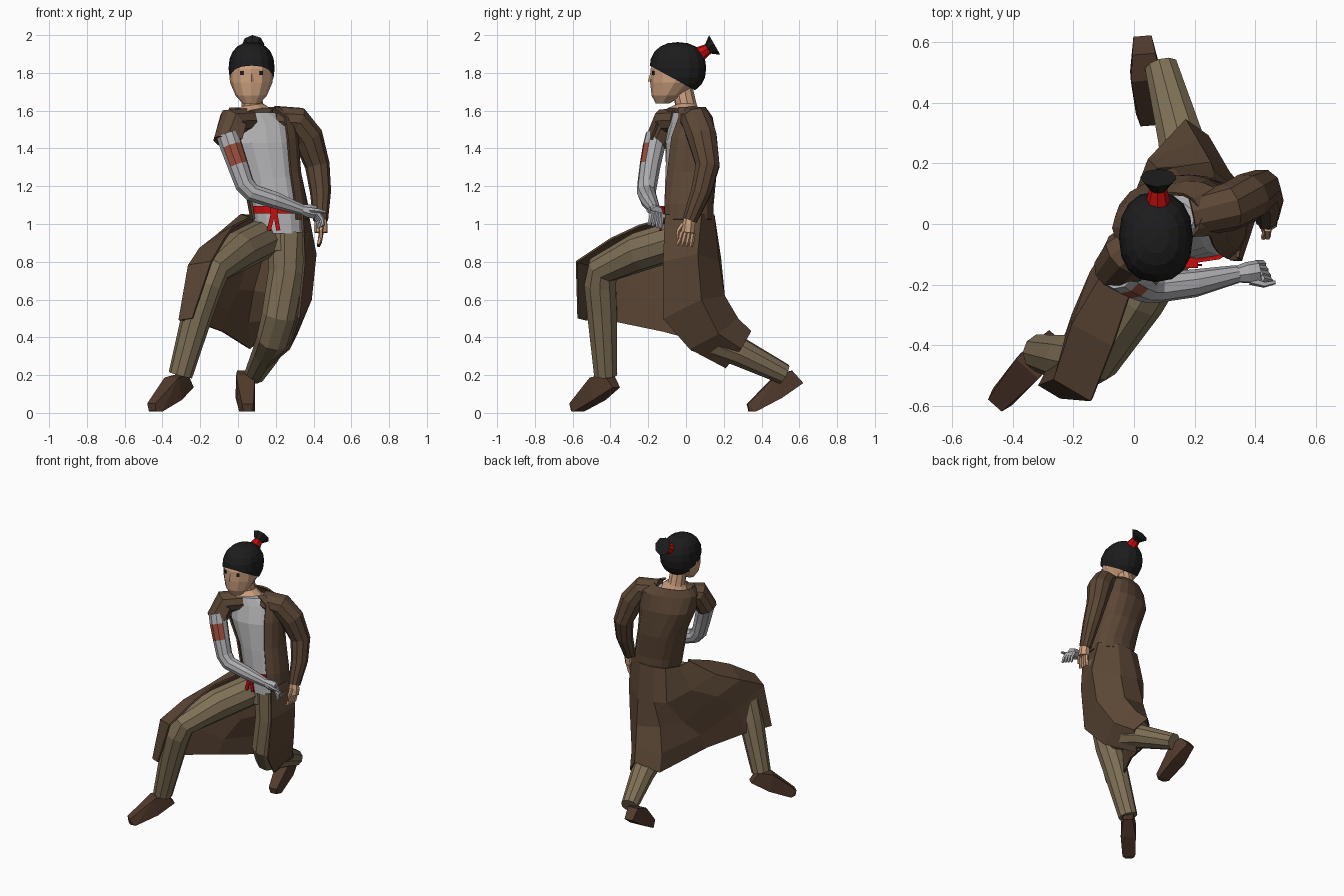
import bpy, bmesh, math
from mathutils import Vector, Matrix

if "Cube" in bpy.data.objects:
    bpy.data.objects.remove(bpy.data.objects["Cube"])

def mat(name, r, g, b):
    m = bpy.data.materials.new(name)
    m.diffuse_color = (r, g, b, 1)
    m.use_nodes = True
    m.node_tree.nodes["Principled BSDF"].inputs["Base Color"].default_value = m.diffuse_color
    return m

COAT = mat("coat brown", .105, .062, .036)
TROUSER = mat("trouser khaki", .215, .165, .095)
SHIRT = mat("shirt grey", .46, .46, .47)
METAL = mat("arm grey", .42, .42, .44)
SKIN = mat("skin", .60, .35, .21)
HAIR = mat("hair black", .012, .012, .013)
RED = mat("ribbon red", .56, .004, .004)
PATCH = mat("patch brick", .32, .075, .045)
SHOE = mat("shoe brown", .085, .043, .026)

def finish(name, bm, *mats):
    bmesh.ops.recalc_face_normals(bm, faces=bm.faces)
    me = bpy.data.meshes.new(name)
    bm.to_mesh(me)
    bm.free()
    for m in mats:
        me.materials.append(m)
    ob = bpy.data.objects.new(name, me)
    bpy.context.collection.objects.link(ob)
    return ob

def loft(name, rings, *mats, closed=True, rule=None):
    """Skin a list of point rings (closed tubes get end caps)."""
    bm = bmesh.new()
    vs = [[bm.verts.new(p) for p in ring] for ring in rings]
    n = len(vs[0])
    for a, b in zip(vs, vs[1:]):
        for i in range(n if closed else n - 1):
            j = (i + 1) % n
            bm.faces.new((a[i], a[j], b[j], b[i]))
    if closed:
        bm.faces.new(vs[0])
        bm.faces.new(vs[-1])
    bmesh.ops.recalc_face_normals(bm, faces=bm.faces)
    if rule:
        for f in bm.faces:
            f.material_index = int(rule(f))
    return finish(name, bm, *mats)

def tube(name, path, *mats, n=10, rule=None):
    """Round limb through (x, y, z, radius) points."""
    pts = [Vector(p[:3]) for p in path]
    rings = []
    for i, p in enumerate(pts):
        t = Vector()
        if i:
            t += (p - pts[i - 1]).normalized()
        if i < len(pts) - 1:
            t += (pts[i + 1] - p).normalized()
        t.normalize()
        if i == 0:
            u = t.orthogonal().normalized()
        u = (u - t * u.dot(t)).normalized()
        v = t.cross(u)
        rings.append([p + path[i][3] * (u * math.cos(k * math.tau / n) + v * math.sin(k * math.tau / n))
                      for k in range(n)])
    return loft(name, rings, *mats, rule=rule)

def soft(c, power):
    return math.copysign(abs(c) ** power, c)

def ellipse(x, y, z, rx, ry, twist=0, n=14, gap=None, power=1):
    """Horizontal ring, boxier for power < 1; gap = (left, right) degrees left open at the front."""
    rot = Matrix.Rotation(math.radians(twist), 3, 'Z')
    a0, a1 = (math.radians(d) for d in (gap or (0, 0)))
    step = (math.tau - a0 - a1) / (n - 1 if gap else n)
    return [Vector((x, y, z)) + rot @ Vector((rx * soft(math.sin(a0 + k * step), power),
                                             -ry * soft(math.cos(a0 + k * step), power), 0)) for k in range(n)]

def box(name, loc, size, m, rot=(0, 0, 0)):
    bm = bmesh.new()
    bmesh.ops.create_cube(bm, size=1)
    bmesh.ops.scale(bm, vec=size, verts=bm.verts)
    ob = finish(name, bm, m)
    ob.location, ob.rotation_euler = loc, [math.radians(a) for a in rot]
    return ob

def thicken(ob, t=.012):
    md = ob.modifiers.new("thickness", 'SOLIDIFY')
    md.thickness, md.offset = t, 0

# Torso: shirt, and the open coat grown from the same rings
torso = [(.22, 0, .95, .13, .115, 0), (.21, .0, 1.08, .135, .115, 0), (.175, .01, 1.25, .135, .12, 5),
         (.13, .01, 1.43, .165, .115, 12), (.115, .01, 1.54, .165, .085, 18), (.09, 0, 1.59, .11, .065, 18)]
loft("shirt", [ellipse(*r, power=.85) for r in torso], SHIRT)
thicken(loft("coat_body", [ellipse(x, y + .006, max(z, 1.0) + .025, rx + .02, ry + .02, t, gap=(33, 62), power=.85)
                           for x, y, z, rx, ry, t in torso], COAT, closed=False))

# Belt with knot and tails
loft("belt", [ellipse(.21, 0, z, .146, .127, power=.85) for z in (1.055, 1.095)], RED)
box("belt_knot", (.19, -.13, 1.072), (.04, .03, .045), RED)
for x, a in ((.175, 14), (.205, -10)):
    box("belt_tail", (x, -.135, 1.015), (.022, .008, .10), RED, (0, a, 0))

# Coat skirt: columns from waist to hem, from the right knee round the back to the left front
columns = [
    [(.06, -.11, 1.03), (-.02, -.25, .99), (-.07, -.40, .92), (-.14, -.58, .80), (-.24, -.57, .50)],
    [(.02, -.06, 1.05), (-.11, -.18, .94), (-.20, -.33, .87), (-.26, -.51, .78), (-.31, -.53, .49)],
    [(.03, .04, 1.05), (-.04, .0, .88), (-.14, -.16, .80), (-.20, -.30, .68), (-.22, -.36, .48)],
    [(.08, .12, 1.05), (.05, .15, .82), (.0, .03, .65), (-.06, -.08, .53), (-.08, -.12, .43)],
    [(.16, .145, 1.05), (.13, .18, .82), (.08, .18, .65), (.05, .21, .48), (.06, .22, .34)],
    [(.26, .145, 1.05), (.26, .17, .80), (.25, .20, .62), (.21, .27, .50), (.17, .34, .43)],
    [(.37, .08, 1.05), (.41, .06, .84), (.385, .08, .60), (.31, .17, .42), (.24, .29, .34)],
    [(.34, -.11, 1.05), (.35, -.12, .80), (.32, -.12, .50), (.27, .02, .34), (.15, .21, .24)]]
thicken(loft("coat_skirt", columns, COAT, closed=False))

# Sleeves
tube("left_sleeve", [(.19, .03, 1.555, .072), (.31, .055, 1.545, .08), (.37, .085, 1.46, .082), (.42, .115, 1.31, .066),
                     (.437, .08, 1.17, .056), (.437, .02, 1.02, .04)], COAT)
tube("right_sleeve", [(.06, -.03, 1.55, .068), (-.03, -.10, 1.54, .08), (-.065, -.15, 1.43, .07)], COAT)
box("coat_lapel", (.0, -.175, 1.50), (.07, .012, .09), COAT, (-15, 20, 15))

# Grey right arm with a brick coloured patch on its front
tube("right_arm", [(-.055, -.155, 1.47, .06), (-.035, -.17, 1.41, .06), (.0, -.19, 1.31, .056),
                   (.035, -.205, 1.21, .053), (.075, -.21, 1.165, .05), (.20, -.195, 1.125, .046),
                   (.34, -.165, 1.075, .03)], METAL, PATCH, n=10,
     rule=lambda f: 1.32 < f.calc_center_median().z < 1.40 and f.normal.dot(Vector((.45, -.89, 0))) > .55)

# Hands: palm, four fingers and a thumb
def hand(side, wrist, palm, tip, across, m):
    w, p, t, a = map(Vector, (wrist, palm, tip, across))
    tube(side + "_palm", [(*w, .027), (*((w + p) / 2), .036), (*p, .036)], m, n=7)
    for k in (-1.5, -.5, .5, 1.5):
        b = p + a * k * .019
        e = t + a * k * .024
        tube(side + "_finger", [(*b, .013), (*((b + e) / 2 + (p - w) * .14), .012), (*e, .008)], m, n=5)
    th = (w + p) / 2 + a * .03
    tube(side + "_thumb", [(*th, .014), (*(th + (p - w) * .5 + a * .022), .011), (*(th + (p - w) + a * .02), .007)], m, n=5)

hand("right", (.335, -.167, 1.078), (.41, -.155, 1.06), (.44, -.165, .985), (.35, -.85, .2), METAL)
hand("left", (.44, .02, 1.04), (.44, .01, .955), (.425, -.01, .885), (0, -1, .15), SKIN)

# Trousers
loft("trouser_seat", [ellipse(.2, .01, 1.0, .12, .11), ellipse(.2, .01, .86, .14, .11)], TROUSER)
tube("right_trouser_leg", [(.14, -.01, .925, .105), (0, -.24, .855, .105), (-.13, -.44, .76, .088), (-.165, -.455, .68, .088),
                           (-.21, -.445, .54, .083), (-.305, -.425, .2, .064)], TROUSER)
tube("left_trouser_leg", [(.265, 0, .96, .11), (.26, 0, .75, .10), (.22, .01, .52, .095), (.19, .08, .40, .09),
                          (.155, .28, .325, .078), (.09, .52, .205, .056)], TROUSER)

# Shoes: hull of a side profile (forward, up, half width), pitched toe down
profile = [(-.05, .035, .038), (-.075, -.05, .03), (.06, -.07, .05), (.22, -.075, .042),
           (.25, -.06, .022), (.24, -.02, .03), (.04, .05, .05)]
def shoe(name, ankle, heading, pitch):
    bm = bmesh.new()
    for u, v, w in profile:
        for s in (-1, 1):
            bm.verts.new((u, s * w, v))
    bmesh.ops.convex_hull(bm, input=bm.verts)
    bmesh.ops.dissolve_limit(bm, angle_limit=.03, verts=bm.verts, edges=bm.edges)
    yaw = math.atan2(heading[1], heading[0])
    bm.transform(Matrix.Translation(ankle) @ Matrix.Rotation(yaw, 4, 'Z')
                 @ Matrix.Rotation(math.radians(pitch), 4, 'Y'))
    finish(name, bm, SHOE)

shoe("right_shoe", (-.315, -.435, .155), (-.66, -.75), 21)
shoe("left_shoe", (.035, .53, .17), (.08, -1), 26)

# Neck and face
tube("neck", [(.07, -.02, 1.72, .055), (.075, 0, 1.63, .058), (.085, -.01, 1.585, .10)], SKIN, n=10)
loft("face", [ellipse(.07, y, z, rx, ry, n=12) for y, z, rx, ry in
              ((-.125, 1.637, .045, .035), (-.10, 1.68, .083, .082), (-.06, 1.75, .113, .13),
               (-.05, 1.82, .117, .138), (-.045, 1.90, .09, .105))], SKIN)
for s in (-1, 1):
    box("eye", (.072 + s * .051, -.173, 1.80), (.018, .009, .022), HAIR, (0, 0, s * 22))
loft("nose", [ellipse(.072, -.183, 1.80, .006, .006, n=4), ellipse(.072, -.188, 1.755, .013, .014, n=4)], SKIN)

# Hair cap: boxy dome cut along a sloping hairline, and a tied tuft
bm = bmesh.new()
bmesh.ops.create_uvsphere(bm, u_segments=16, v_segments=10, radius=1)
for v in bm.verts:
    v.co = [soft(c, .88) if abs(c) > 1e-4 else 0 for c in v.co]
bm.transform(Matrix.Translation((.072, -.043, 1.825)) @ Matrix.Diagonal((.122, .15, .138, 1)))
bmesh.ops.bisect_plane(bm, geom=bm.verts[:] + bm.edges[:] + bm.faces[:], plane_co=(.07, -.19, 1.838),
                       plane_no=(0, .55, 1), clear_inner=True)
finish("hair_cap", bm, HAIR)
tube("hair_ribbon", [(.08, .055, 1.89, .045), (.08, .12, 1.928, .028)], RED, n=8)
tube("hair_tuft", [(.08, .11, 1.924, .024), (.08, .152, 1.948, .06)], HAIR, n=8)
